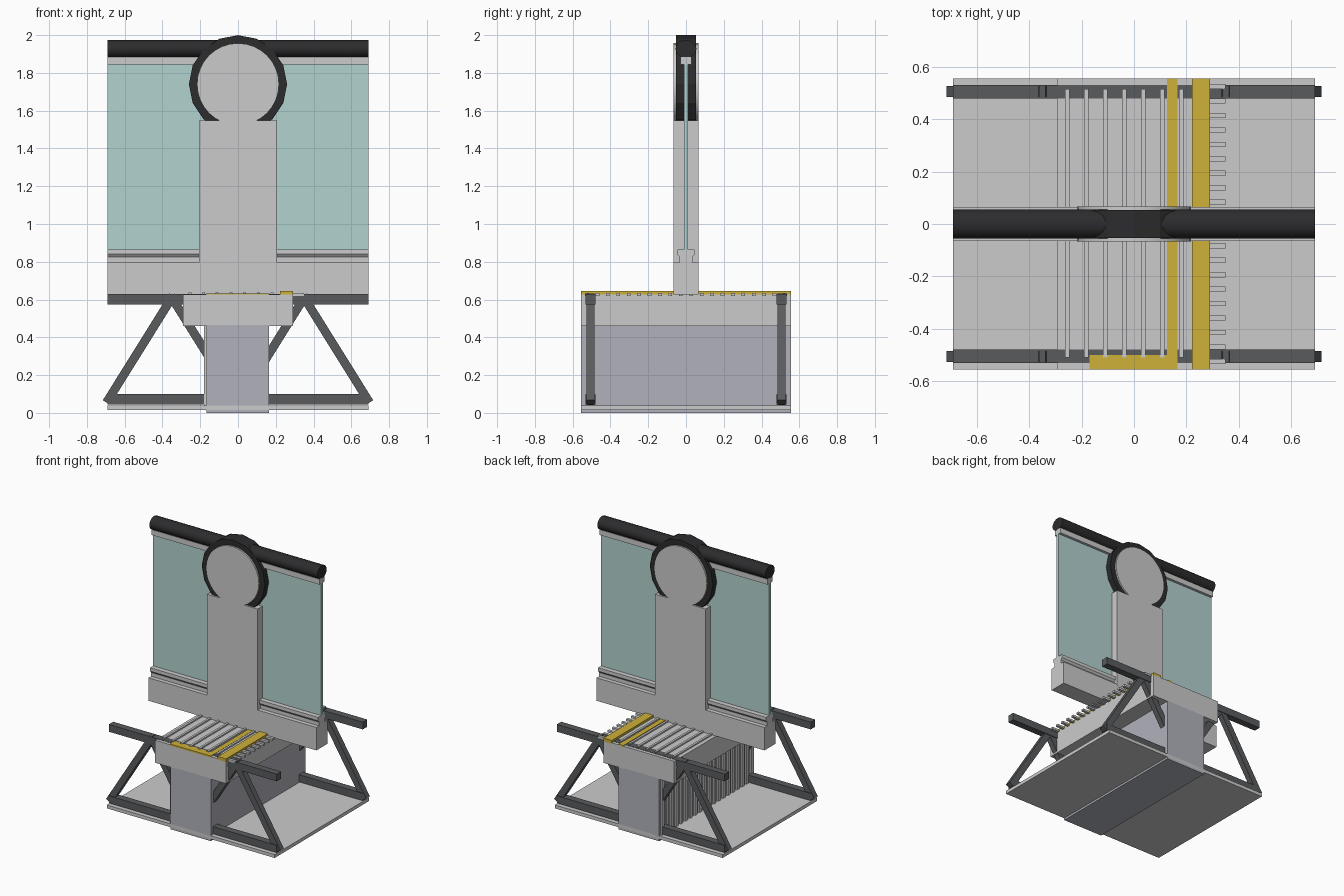
import bpy, bmesh, math
from mathutils import Vector

if "Cube" in bpy.data.objects:
    bpy.data.objects.remove(bpy.data.objects["Cube"])


def material(name, rgba):
    m = bpy.data.materials.new(name)
    m.diffuse_color = rgba
    m.use_nodes = True
    m.node_tree.nodes["Principled BSDF"].inputs["Base Color"].default_value = m.diffuse_color
    return m


YELLOW = material("safety_yellow", (0.62, 0.44, 0.04, 1))
DARK = material("dark_steel", (0.10, 0.105, 0.11, 1))
RUBBER = material("black_rubber", (0.025, 0.025, 0.027, 1))
GLASS = material("tinted_glass", (0.45, 0.65, 0.63, 0.5))
PANEL = material("cool_grey", (0.44, 0.45, 0.50, 1))


def finish(name, bm, mat=None):
    bmesh.ops.recalc_face_normals(bm, faces=bm.faces)
    me = bpy.data.meshes.new(name)
    bm.to_mesh(me)
    bm.free()
    ob = bpy.data.objects.new(name, me)
    bpy.context.collection.objects.link(ob)
    if mat:
        me.materials.append(mat)
    return ob


def add_box(bm, x0, x1, y0, y1, z0, z1):
    vs = bmesh.ops.create_cube(bm, size=1)["verts"]
    for v in vs:
        v.co = Vector(((x0 + x1) / 2 + v.co.x * (x1 - x0),
                       (y0 + y1) / 2 + v.co.y * (y1 - y0),
                       (z0 + z1) / 2 + v.co.z * (z1 - z0)))


def boxes(name, dims, mat=None):
    bm = bmesh.new()
    for d in dims:
        add_box(bm, *d)
    return finish(name, bm, mat)


def extrude(name, pts, vec, mat=None):
    """Closed planar profile swept along a vector."""
    bm = bmesh.new()
    f = bm.faces.new([bm.verts.new(p) for p in pts])
    g = bmesh.ops.extrude_face_region(bm, geom=[f])["geom"]
    bmesh.ops.translate(bm, vec=vec, verts=[v for v in g if isinstance(v, bmesh.types.BMVert)])
    return finish(name, bm, mat)


def disc(name, r, half, z, n, mat=None):
    pts = [(r * math.sin(2 * math.pi * i / n), -half, z + r * math.cos(2 * math.pi * i / n)) for i in range(n)]
    return extrude(name, pts, (0, 2 * half, 0), mat)


L, W = 0.69, 0.555   # half length and half width

# Floor plate and step body
boxes("floor_plate", [(-L, L, -W, W, 0.015, 0.04)])
boxes("step_pedestal", [(-0.168, 0.165, -W, W, 0, 0.465)], PANEL)
boxes("step_slab", [(-0.292, 0.29, -W, W, 0.46, 0.627)])

# Riser ribs and comb teeth share one pitch
pitch = 0.0552
rows = [(i - 9.5) * pitch for i in range(20)]
boxes("riser_ribs", [(-0.18, -0.165, y - 0.014, y + 0.014, 0.04, 0.46) for y in rows])
boxes("comb_teeth", [(0.285, 0.35, y - 0.01, y + 0.01, 0.62, 0.635) for y in rows])
boxes("tread_cleats", [(x - 0.008, x + 0.008, -0.51, 0.515, 0.62, 0.637)
                       for x in [-0.255 + 0.0725 * i for i in range(7)]])

# Yellow safety markings
boxes("comb_plate", [(0.222, 0.29, -W, W, 0.62, 0.644)], YELLOW)
boxes("tread_edge_marking", [(0.126, 0.165, -W, W, 0.62, 0.632),
                             (-0.17, 0.126, -W, -0.5, 0.62, 0.632)], YELLOW)

# Side trusses: chords plus zigzag braces
for side, label in ((-1, "front"), (1, "back")):
    y = side * 0.505
    boxes(label + "_truss_chords", [(-L, L, y - 0.026, y + 0.026, z, z + 0.054) for z in (0.575, 0.045)], DARK)
    for s in (-1, 1):
        for end, part in ((L, "outer"), (0.01, "inner")):
            a, b = Vector((s * end, 0, 0.065)), Vector((s * 0.35, 0, 0.61))
            d = (b - a).normalized()
            n = Vector((-d.z, 0, d.x)) * 0.023
            a, b = a - d * 0.012, b + d * 0.012
            pts = [p + Vector((0, y - 0.021, 0)) for p in (a + n, b + n, b - n, a - n)]
            extrude(f"{label}_{part}_brace_{'left' if s < 0 else 'right'}", pts, (0, 0.042, 0), DARK)

# Balustrade skirt with stepped glass clamp
half = [(0.065, 0.627), (0.065, 0.797), (0.034, 0.797), (0.034, 0.825), (0.046, 0.84), (0.046, 0.865)]
prof = half + [(-y, z) for y, z in reversed(half)]
extrude("balustrade_skirt", [(-L, y, z) for y, z in prof], (2 * L, 0, 0))

# Glass, top rail and handrail
boxes("glass_panel", [(-L, L, -0.01, 0.01, 0.86, 1.85)], GLASS)
boxes("glass_top_rail", [(-L, L, -0.03, 0.03, 1.845, 1.885)])
rail = [(-L, 0.055 * math.cos(math.pi * i / 10), 1.927 + 0.048 * math.sin(math.pi * i / 10)) for i in range(20)]
handrail = extrude("handrail", rail, (2 * L, 0, 0), RUBBER)
for ob in bpy.context.selected_objects:
    ob.select_set(False)

# Central newel: column, face disc and rubber ring
boxes("newel_column", [(-0.207, 0.207, -0.066, 0.066, 0.79, 1.548)])
newel = disc("newel_disc", 0.217, 0.066, 1.74, 32)
disc("newel_handrail_ring", 0.26, 0.054, 1.74, 16, RUBBER)

# Smooth the round parts only
bpy.context.view_layer.objects.active = handrail
handrail.select_set(True)
newel.select_set(True)
bpy.ops.object.shade_smooth_by_angle(angle=math.radians(35))
